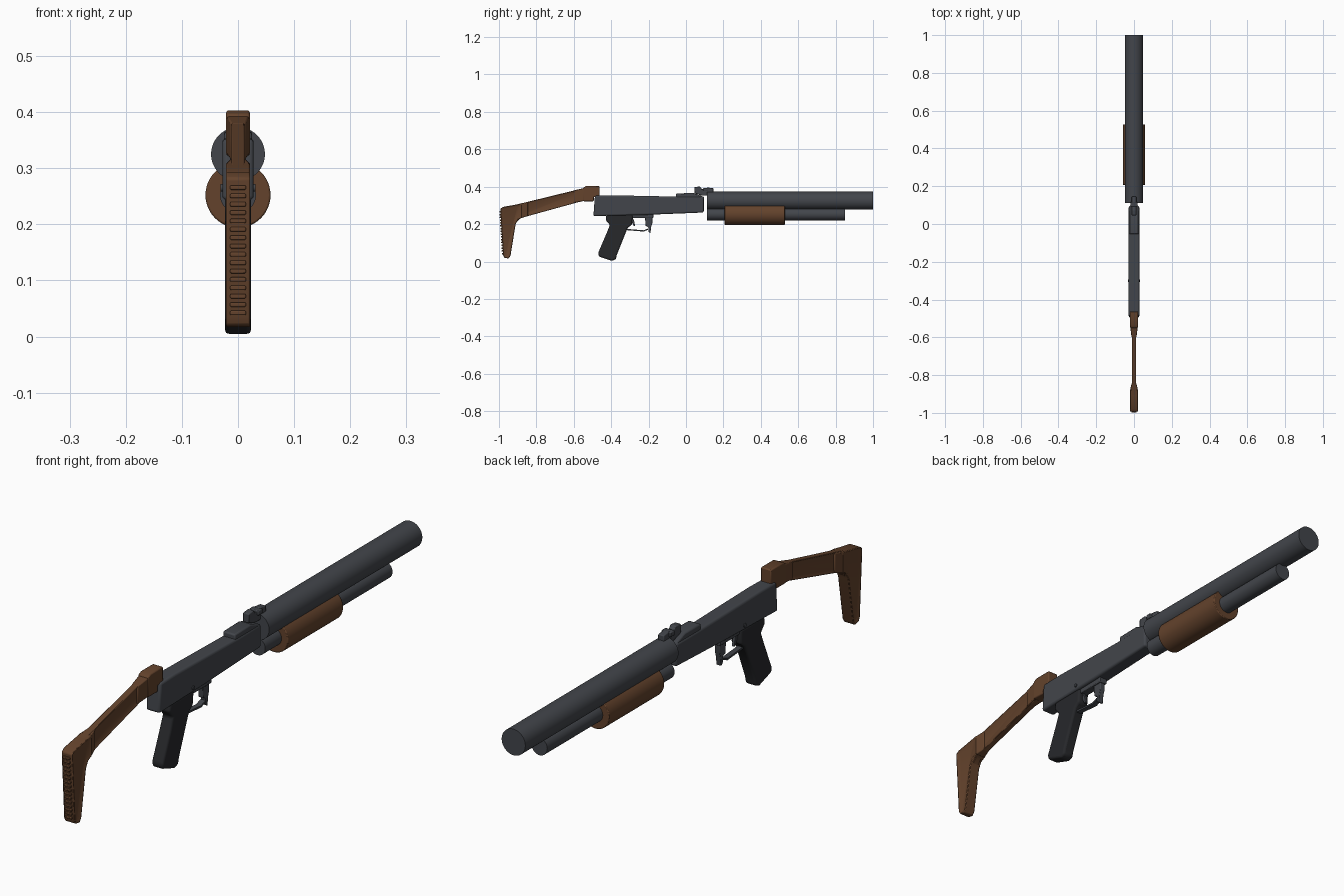
import bpy, bmesh, math
from mathutils import Matrix, Vector


def material(name, rgb):
    m = bpy.data.materials.new(name)
    m.diffuse_color = (*rgb, 1)
    return m


METAL = material("gunmetal", (0.055, 0.060, 0.070))
WOOD = material("wood", (0.125, 0.055, 0.025))
BLACK = material("black_polymer", (0.020, 0.021, 0.024))


def finish(name, bm, mat, bevel=0.0, segments=2):
    bmesh.ops.recalc_face_normals(bm, faces=bm.faces)
    me = bpy.data.meshes.new(name)
    bm.to_mesh(me)
    bm.free()
    ob = bpy.data.objects.new(name, me)
    bpy.context.collection.objects.link(ob)
    me.materials.append(mat)
    if bevel:
        b = ob.modifiers.new("bevel", 'BEVEL')
        b.width, b.segments, b.limit_method = bevel, segments, 'ANGLE'
        b.angle_limit = math.radians(35)
    bpy.context.view_layer.objects.active = ob
    ob.select_set(True)
    bpy.ops.object.shade_smooth_by_angle(angle=math.radians(35))
    ob.select_set(False)
    return ob


def prism(name, pts, half, mat, bevel=0.0, segments=2, recess=None):
    """Side profile (y, z[, half width]) extruded both ways in x; recess = (border, depth)."""
    bm = bmesh.new()
    sides = [[bm.verts.new((s * (p[2] if len(p) > 2 else half), p[0], p[1])) for p in pts]
             for s in (-1, 1)]
    caps = [bm.faces.new(v) for v in sides]
    n = len(pts)
    for i in range(n):
        j = (i + 1) % n
        bm.faces.new((sides[0][i], sides[0][j], sides[1][j], sides[1][i]))
    bmesh.ops.recalc_face_normals(bm, faces=bm.faces)
    if recess:
        for f in caps:
            bmesh.ops.inset_region(bm, faces=[f], thickness=recess[0], depth=-recess[1],
                                   use_even_offset=True)
    return finish(name, bm, mat, bevel, segments)


def box(name, y0, y1, z0, z1, half, mat, bevel=0.0):
    return prism(name, [(y0, z0), (y1, z0), (y1, z1), (y0, z1)], half, mat, bevel)


def tube(name, radius, y0, y1, z, mat, bevel=0.0):
    bm = bmesh.new()
    mtx = Matrix.Translation((0, (y0 + y1) / 2, z)) @ Matrix.Rotation(math.pi / 2, 4, 'X')
    bmesh.ops.create_cone(bm, cap_ends=True, segments=48, radius1=radius, radius2=radius,
                          depth=y1 - y0, matrix=mtx)
    return finish(name, bm, mat, bevel)


# Barrel, magazine tube and pump handguard
tube("barrel", 0.048, 0.112, 1.0, 0.325, METAL)
tube("magazine_tube", 0.032, 0.112, 0.85, 0.252, METAL)
tube("pump_handguard", 0.058, 0.207, 0.528, 0.252, WOOD, 0.003)

# Receiver with raised front block
prism("receiver", [(-0.495, 0.243), (-0.487, 0.352), (-0.40, 0.354), (-0.05, 0.347),
                   (0.095, 0.347), (0.095, 0.262), (-0.20, 0.250)], 0.028, METAL, 0.008, 3)
prism("front_block", [(-0.053, 0.335), (-0.053, 0.364), (0.04, 0.366), (0.097, 0.345),
                      (0.097, 0.33)], 0.025, METAL, 0.005)

# Rear sight
prism("rear_sight", [(0.045, 0.365), (0.045, 0.398), (0.075, 0.401), (0.085, 0.387),
                     (0.105, 0.385), (0.112, 0.396), (0.146, 0.392), (0.146, 0.365),
                     (0.115, 0.352), (0.085, 0.352)], 0.012, METAL, 0.003)
box("sight_slider", 0.092, 0.116, 0.376, 0.394, 0.019, METAL, 0.003)

# Selector pin through the receiver
bm = bmesh.new()
bmesh.ops.create_cone(bm, cap_ends=True, segments=16, radius1=0.007, radius2=0.007, depth=0.063,
                      matrix=Matrix.Translation((0, -0.30, 0.265)) @ Matrix.Rotation(math.pi / 2, 4, 'Y'))
finish("selector_pin", bm, METAL)

# Pistol grip
prism("pistol_grip", [(-0.425, 0.25), (-0.430, 0.222), (-0.407, 0.195), (-0.425, 0.150),
                      (-0.470, 0.045), (-0.466, 0.027), (-0.395, 0.003), (-0.375, 0.012),
                      (-0.370, 0.035), (-0.312, 0.180), (-0.290, 0.195), (-0.285, 0.25)],
      0.023, BLACK, 0.008, 3)

# Trigger guard, trigger and catch lever
prism("trigger_guard", [(-0.325, 0.168), (-0.225, 0.160), (-0.203, 0.170), (-0.203, 0.176),
                        (-0.228, 0.167), (-0.325, 0.175)], 0.010, METAL)
prism("trigger", [(-0.290, 0.25), (-0.277, 0.215), (-0.272, 0.190), (-0.280, 0.190),
                  (-0.290, 0.213), (-0.312, 0.25)], 0.005, METAL, 0.001)
prism("catch_lever", [(-0.220, 0.255), (-0.216, 0.190), (-0.202, 0.184), (-0.200, 0.158),
                      (-0.190, 0.152), (-0.186, 0.186), (-0.180, 0.205), (-0.180, 0.255)],
      0.010, METAL, 0.002)
box("guard_mount", -0.29, -0.175, 0.232, 0.256, 0.016, METAL, 0.003)

# Stock: mounting block, thin arm with recessed panels, butt leg
prism("stock_mount", [(-0.550, 0.395), (-0.535, 0.403), (-0.463, 0.403), (-0.463, 0.345),
                      (-0.493, 0.345), (-0.493, 0.322), (-0.550, 0.322)], 0.021, WOOD, 0.004)
prism("stock_mount_taper", [(-0.600, 0.314, 0.013), (-0.600, 0.380, 0.013),
                            (-0.545, 0.393, 0.020), (-0.545, 0.324, 0.020)], 0, WOOD, 0.003)
prism("stock_arm", [(-0.970, 0.289), (-0.905, 0.305), (-0.740, 0.345), (-0.540, 0.394),
                    (-0.540, 0.325), (-0.580, 0.316), (-0.740, 0.272), (-0.885, 0.232),
                    (-0.910, 0.205), (-0.970, 0.205)], 0.013, WOOD, 0.003, 2, (0.010, 0.005))
prism("stock_leg_taper", [(-0.880, 0.232, 0.021), (-0.880, 0.310, 0.021),
                          (-0.845, 0.318, 0.013), (-0.845, 0.243, 0.013)], 0, WOOD, 0.003)
prism("butt_leg", [(-0.993, 0.282), (-0.978, 0.292), (-0.905, 0.305), (-0.877, 0.311),
                   (-0.877, 0.234), (-0.898, 0.224), (-0.911, 0.200), (-0.938, 0.032),
                   (-0.948, 0.016), (-0.972, 0.020), (-0.978, 0.035)],
      0.023, WOOD, 0.004, 2, (0.013, 0.006))

# Grip ridges down the back of the butt
for i in range(16):
    z = 0.042 + i * 0.0149
    y = -0.978 - 0.015 * (z - 0.035) / 0.247
    box(f"butt_ridge_{i + 1}", y - 0.006, y + 0.006, z - 0.004, z + 0.004, 0.014, WOOD, 0.002)
